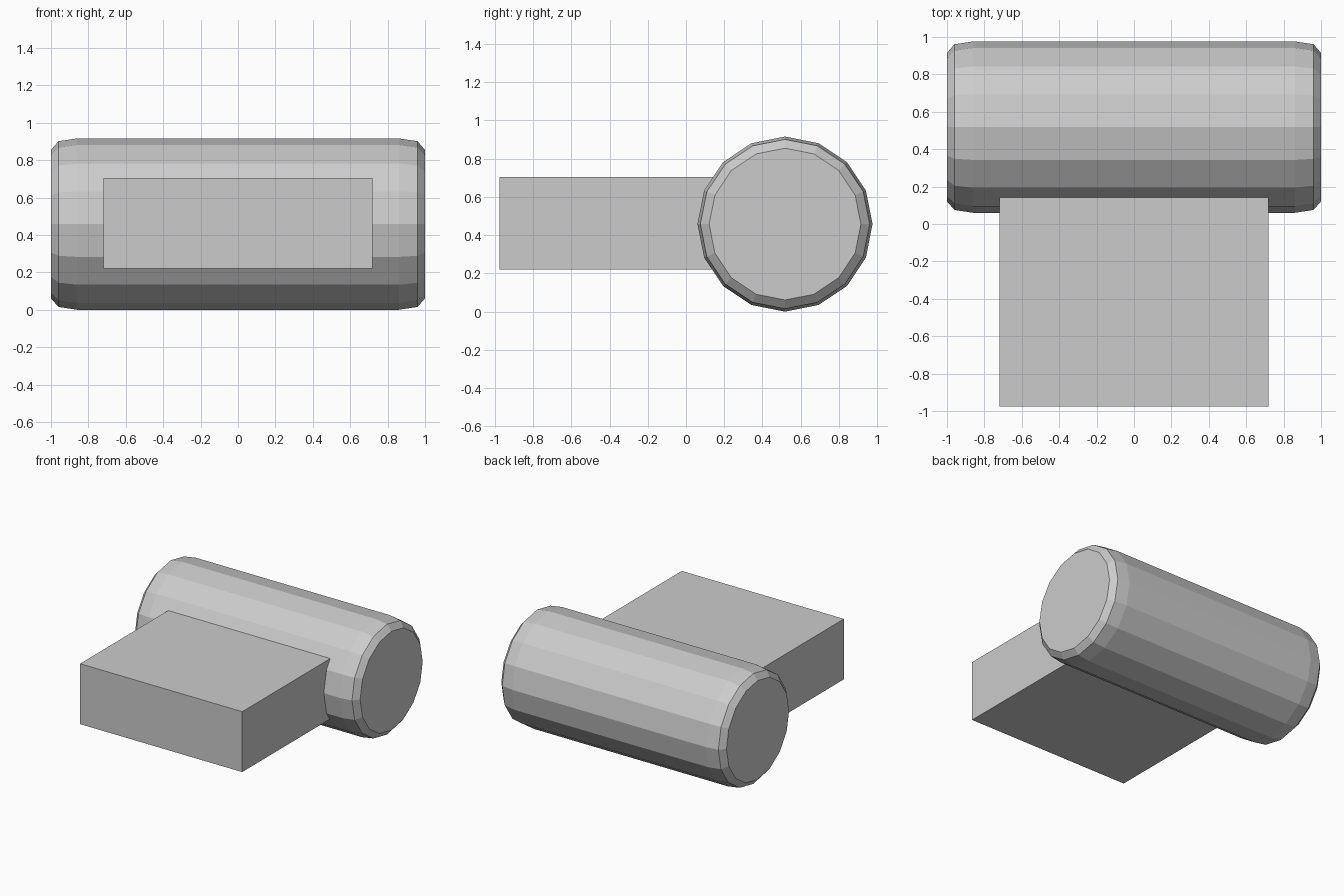
import bpy, bmesh, math

if "Cube" in bpy.data.objects:
    bpy.data.objects.remove(bpy.data.objects["Cube"])

SIDES = 16
CY, CZ = 0.518, 0.458


def make_object(name, bm):
    bmesh.ops.recalc_face_normals(bm, faces=bm.faces[:])
    mesh = bpy.data.meshes.new(name)
    bm.to_mesh(mesh)
    bm.free()
    obj = bpy.data.objects.new(name, mesh)
    bpy.context.collection.objects.link(obj)
    return obj


# Horizontal roller with rounded rims: (x, radius) profile mirrored in x
half = [(0.86, 0.458), (0.96, 0.443), (1.0, 0.397)]
profile = [(-x, r) for x, r in reversed(half)] + half
bm = bmesh.new()
rings = []
for x, r in profile:
    angles = [2 * math.pi * i / SIDES for i in range(SIDES)]
    rings.append([bm.verts.new((x, CY + r * math.cos(a), CZ + r * math.sin(a)))
                  for a in angles])
for a, b in zip(rings, rings[1:]):
    for i in range(SIDES):
        j = (i + 1) % SIDES
        bm.faces.new((a[i], a[j], b[j], b[i]))
bm.faces.new(rings[0])
bm.faces.new(rings[-1])
make_object("roller", bm)

# Block projecting forward, its back end buried in the roller
x0, y0, y1, z0, z1 = 0.72, -0.975, 0.3, 0.22, 0.705
bm = bmesh.new()
bmesh.ops.create_cube(bm, size=1)
for v in bm.verts:
    v.co = (x0 if v.co.x > 0 else -x0,
            y1 if v.co.y > 0 else y0,
            z1 if v.co.z > 0 else z0)
make_object("front_block", bm)
